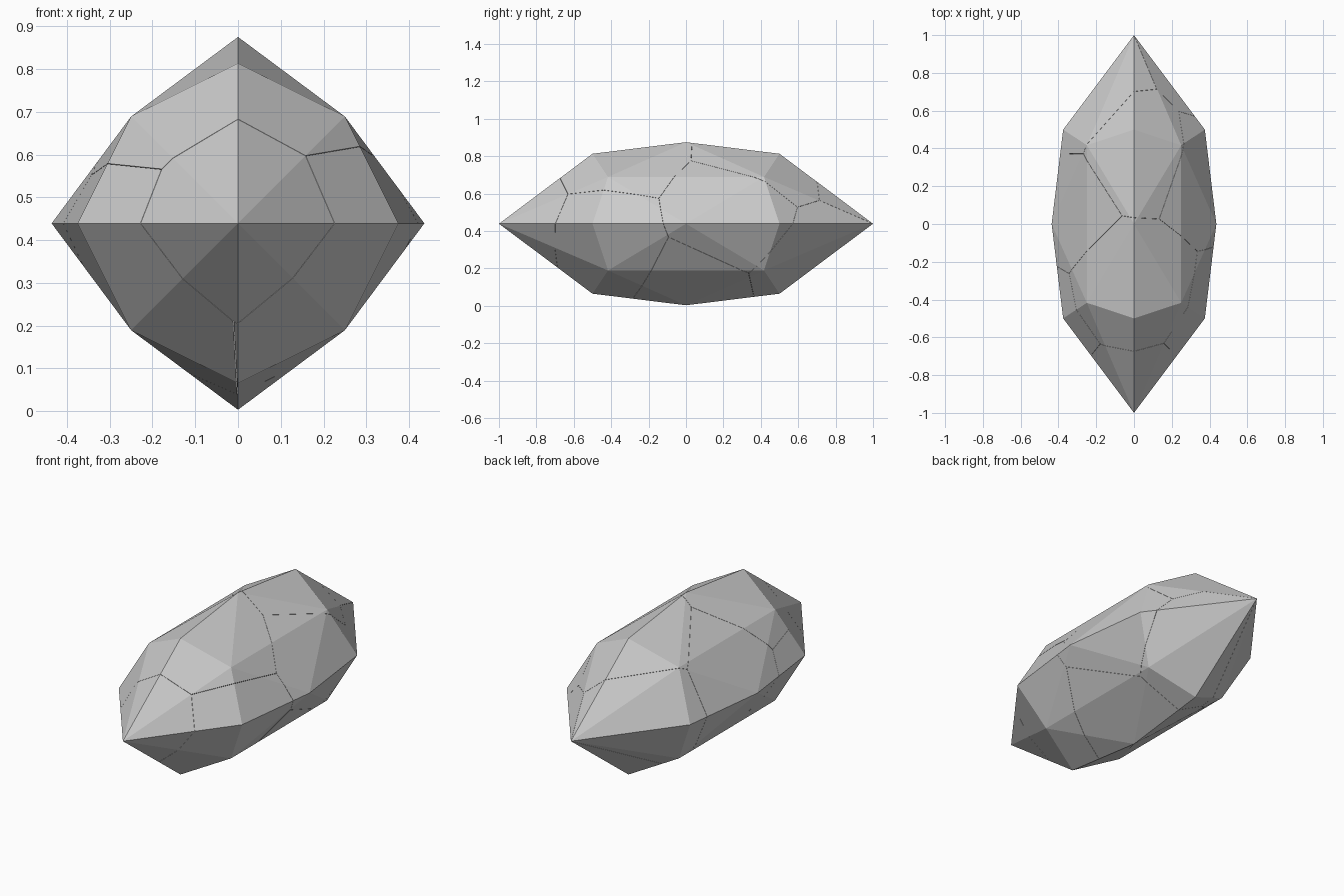
import bpy, bmesh
from itertools import product
from mathutils import Vector

if "Cube" in bpy.data.objects:
    bpy.data.objects.remove(bpy.data.objects["Cube"])

CENTRE = Vector((0, 0, 0.439))
GAP = 0.0006  # half width of the hairline cracks

# Corner points of one octant of the crystal, mirrored to all eight
OCTANT = [(0, 1, 0), (0.436, 0, 0), (0, 0, 0.436),
          (0.375, 0.5, 0), (0, 0.5, 0.374), (0.25, 0.417, 0.25)]

# Centres of the broken chunks
SEEDS = {
    "front_tip": (0.0, -0.92, 0.44),
    "upper_front": (-0.03, -0.33, 0.68),
    "lower_right_front": (0.17, -0.42, 0.30),
    "right_middle": (0.30, 0.27, 0.50),
    "upper_back": (0.05, 0.42, 0.74),
    "lower_back": (0.12, 0.65, 0.22),
    "underside": (0.10, 0.03, 0.12),
    "left_middle": (-0.32, 0.08, 0.52),
    "left_back": (-0.20, 0.62, 0.46),
    "lower_left_front": (-0.20, -0.42, 0.28),
}


def crystal():
    """Whole faceted crystal as a convex hull."""
    bm = bmesh.new()
    points = {(x * a, y * b, z * c) for x, y, z in OCTANT
              for a, b, c in product((1, -1), repeat=3)}
    for p in sorted(points):
        bm.verts.new(CENTRE + Vector(p))
    bmesh.ops.convex_hull(bm, input=bm.verts[:])
    bmesh.ops.recalc_face_normals(bm, faces=bm.faces[:])
    return bm


def cut(bm, point, normal):
    """Slice away everything beyond the plane and cap the cut."""
    bmesh.ops.bisect_plane(bm, geom=bm.verts[:] + bm.edges[:] + bm.faces[:],
                           dist=1e-6, plane_co=point, plane_no=normal,
                           clear_outer=True)
    border = [e for e in bm.edges if e.is_boundary]
    if border:
        bmesh.ops.holes_fill(bm, edges=border, sides=0)


# Each chunk is the crystal cut halfway towards every other chunk
for name, seed in SEEDS.items():
    bm = crystal()
    here = Vector(seed)
    for other, pos in SEEDS.items():
        if other != name:
            there = Vector(pos)
            axis = (there - here).normalized()
            cut(bm, (here + there) / 2 - axis * GAP, axis)
    bmesh.ops.recalc_face_normals(bm, faces=bm.faces[:])
    mesh = bpy.data.meshes.new(name + "_chunk")
    bm.to_mesh(mesh)
    bm.free()
    bpy.context.collection.objects.link(
        bpy.data.objects.new(name + "_chunk", mesh))
